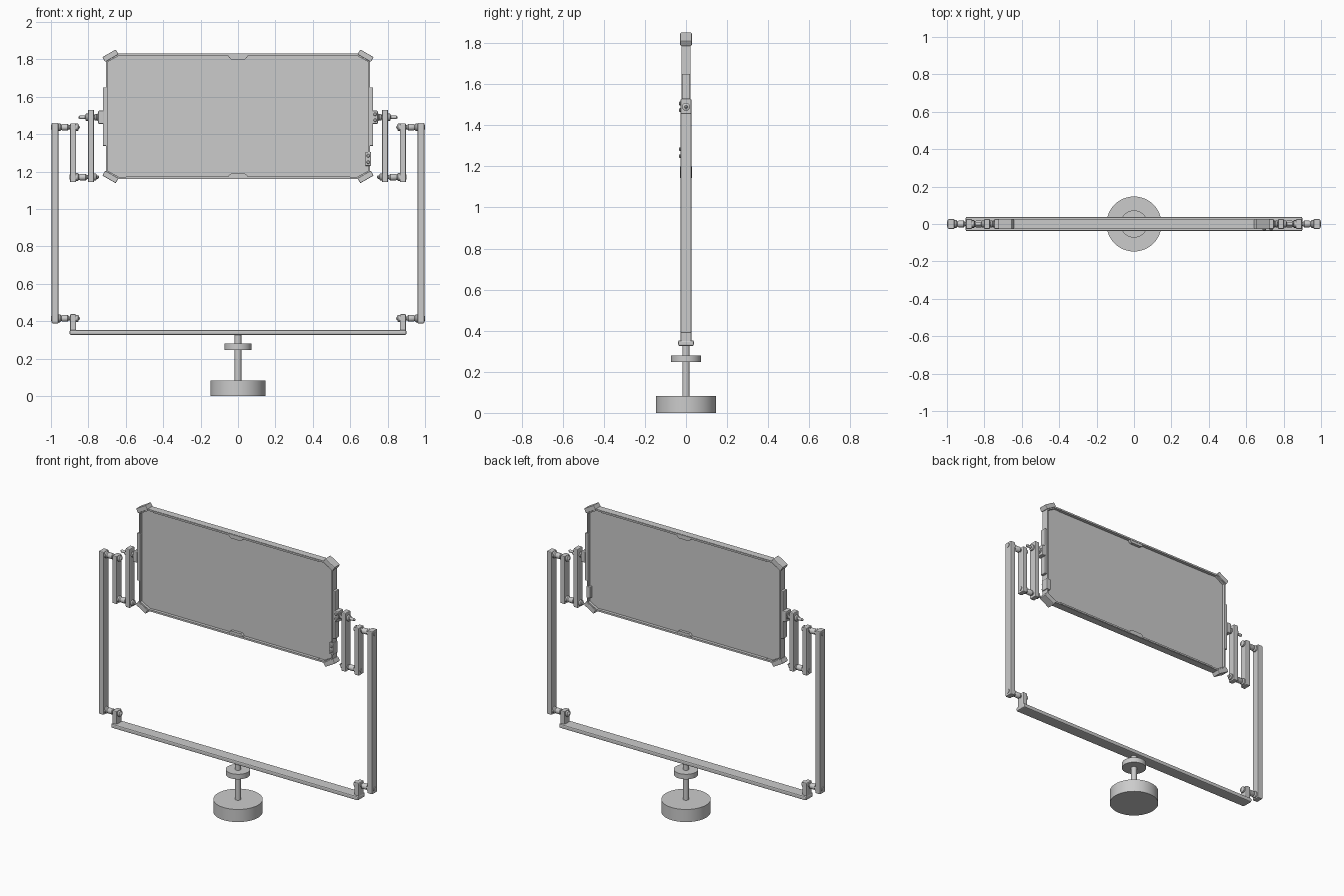
import bpy, bmesh
from math import cos, sin, pi, radians
from mathutils import Matrix

if "Cube" in bpy.data.objects:
    bpy.data.objects.remove(bpy.data.objects["Cube"])

ROT = {'z': Matrix.Identity(4),
       'x': Matrix.Rotation(pi / 2, 4, 'Y'),
       'y': Matrix.Rotation(pi / 2, 4, 'X')}  # local +z maps to -y


def finish(name, bm, smooth=False):
    bmesh.ops.recalc_face_normals(bm, faces=bm.faces)
    me = bpy.data.meshes.new(name)
    bm.to_mesh(me)
    bm.free()
    ob = bpy.data.objects.new(name, me)
    bpy.context.collection.objects.link(ob)
    if smooth:
        bpy.ops.object.select_all(action='DESELECT')
        ob.select_set(True)
        bpy.context.view_layer.objects.active = ob
        bpy.ops.object.shade_smooth_by_angle(angle=radians(35))
    return ob


def box(name, x0, x1, y0, y1, z0, z1, bevel=0.0, tilt=0.0):
    bm = bmesh.new()
    bmesh.ops.create_cube(bm, size=1)
    bmesh.ops.scale(bm, vec=(abs(x1 - x0), y1 - y0, z1 - z0), verts=bm.verts)
    if bevel:
        bmesh.ops.bevel(bm, geom=bm.edges[:], offset=bevel, segments=2,
                        profile=0.5, affect='EDGES')
    bmesh.ops.rotate(bm, matrix=Matrix.Rotation(tilt, 3, 'Y'), verts=bm.verts)
    bmesh.ops.translate(bm, vec=((x0 + x1) / 2, (y0 + y1) / 2, (z0 + z1) / 2), verts=bm.verts)
    return finish(name, bm)


def lathe(name, profile, loc=(0, 0, 0), axis='z', sx=1, n=24):
    """Closed solid from (distance along axis, radius) pairs."""
    bm = bmesh.new()
    rings = [[bm.verts.new((r * cos(2 * pi * i / n), r * sin(2 * pi * i / n), d))
              for i in range(n)] for d, r in profile]
    for a, b in zip(rings, rings[1:]):
        for i in range(n):
            bm.faces.new((a[i], a[(i + 1) % n], b[(i + 1) % n], b[i]))
    bm.faces.new(rings[0])
    bm.faces.new(rings[-1])
    bm.transform(Matrix.Translation(loc) @ ROT[axis])
    bm.transform(Matrix.Diagonal((sx, 1, 1, 1)))
    return finish(name, bm, True)


def prism(name, pts, y0, y1, hole=None):
    """Extrude an (x, z) outline along y, with an optional matching inner outline."""
    bm = bmesh.new()
    n = len(pts)
    loops = [[bm.verts.new((x, y, z)) for x, z in p]
             for p in (pts, hole or []) for y in (y0, y1)]
    if hole:
        pairs = ((0, 1), (1, 3), (3, 2), (2, 0))
    else:
        pairs = ((0, 1),)
        bm.faces.new(loops[0])
        bm.faces.new(loops[1])
    for a, b in pairs:
        for i in range(n):
            j = (i + 1) % n
            bm.faces.new((loops[a][i], loops[a][j], loops[b][j], loops[b][i]))
    return finish(name, bm)


# Base, stem and collar
lathe('base_disc', [(0, .147), (.083, .147)], n=64)
lathe('stem', [(.07, .018), (.335, .018)], n=32)
lathe('stem_collar', [(.247, .073), (.28, .073)], n=48)

# Bottom bar
box('bottom_bar', -.9, .9, -.038, .038, .326, .353, .007)

# Screen, frame and rails
ZC = 1.495


def octagon(w, h, cx, cz):
    return [(w, ZC - h + cz), (w, ZC + h - cz), (w - cx, ZC + h), (-w + cx, ZC + h),
            (-w, ZC + h - cz), (-w, ZC - h + cz), (-w + cx, ZC - h), (w - cx, ZC - h)]


prism('screen', octagon(.7, .33, .055, .03), -.006, .006)
prism('frame', octagon(.705, .335, .055, .03), -.023, .023, octagon(.696, .324, .06, .033))
for s, label in ((1, 'top'), (-1, 'bottom')):
    a, b = sorted((ZC + s * .322, ZC + s * .333))
    box(label + '_rail', -.6, .6, -.026, .026, a, b)
    prism(label + '_latch', [(-.053, ZC + s * .326), (.053, ZC + s * .326), (.048, ZC + s * .314),
                             (.036, ZC + s * .305), (-.036, ZC + s * .305), (-.048, ZC + s * .314)],
          -.024, .024)
    # Slanted corner bumpers
    for sx in (1, -1):
        cx, cz = sx * .682, ZC + s * .324
        box('corner_bumper', cx - .041, cx + .041, -.028, .028, cz - .015, cz + .015,
            .004, tilt=s * sx * radians(30))

# Joint bolt: collars fill the gap, threaded tip with nut pokes out past the arm


def bolt(name, start, gap0, gap1, end, z, sx):
    d = 1 if end > start else -1
    g = abs(gap1 - gap0)
    p0, p1, e = abs(gap0 - start), abs(gap1 - start), abs(end - start)
    prof = [(0, .013), (p0, .013), (p0, .021), (p0 + g * .15, .021), (p0 + g * .25, .014),
            (p0 + g * .35, .018), (p0 + g * .8, .018), (p0 + g * .9, .011), (p1, .011),
            (p1 + .033, .011), (p1 + .033, .019), (p1 + .043, .019), (p1 + .047, .009),
            (e - .006, .009), (e, .004)]
    lathe(name, [(start + d * q, r) for q, r in prof], (0, 0, z), 'x', sx)


for sx in (1, -1):
    side = 'right' if sx > 0 else 'left'

    def bar(name, x0, x1, z0, z1, y=.026, bev=.005):
        return box(side + '_' + name, *sorted((sx * x0, sx * x1)), -y, y, z0, z1, bev)

    # Hinge tab on the bottom bar and the three folding arms
    bar('hinge_tab', .866, .898, .335, .437)
    bar('outer_arm', .96, .996, .388, 1.46)
    bar('middle_arm', .866, .898, 1.143, 1.457)
    bar('inner_arm', .77, .802, 1.143, 1.53)
    # Panel pivot block and side ledge
    bar('pivot_block', .718, .748, 1.455, 1.525, .026)
    bar('side_ledge', .695, .722, 1.337, 1.65, .02, .003)
    # Joints
    bolt(side + '_lower_bolt', 1.0, .96, .898, .845, .415, sx)
    bolt(side + '_upper_bolt', 1.0, .96, .898, .845, 1.437, sx)
    bolt(side + '_elbow_bolt', .902, .866, .802, .743, 1.17, sx)
    bolt(side + '_pivot_bolt', .715, .748, .77, .853, 1.49, sx)

# Control box with knobs, and screws on the right pivot block
box('control_box', .681, .711, -.025, .025, 1.23, 1.305, .004)
for x, z in ((.696, 1.25), (.696, 1.284), (.733, 1.474), (.733, 1.506)):
    lathe('screw_knob', [(.02, .009), (.03, .009), (.034, .006)], (x, 0, z), 'y', n=16)
